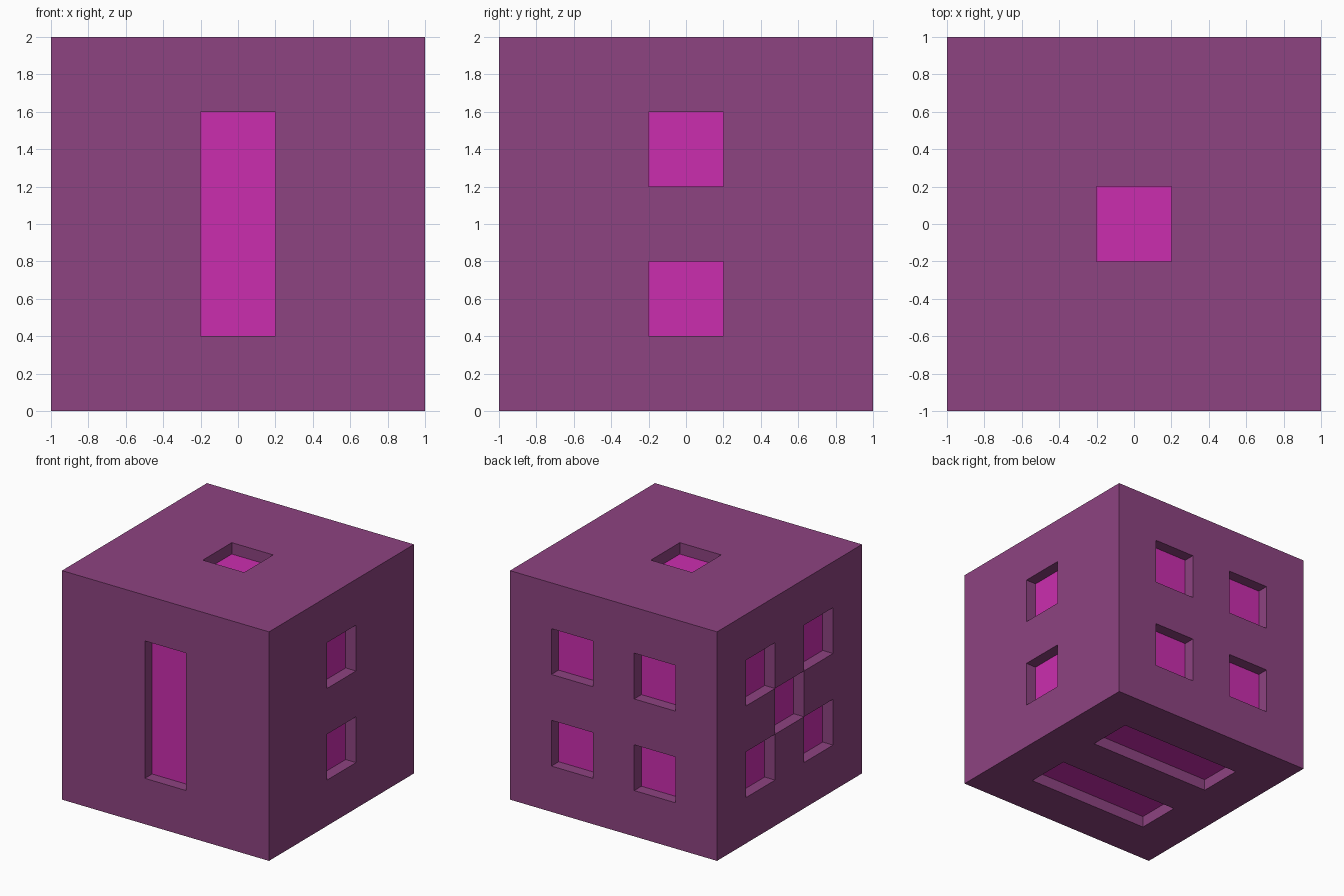
import bpy, bmesh
from mathutils import Vector

if "Cube" in bpy.data.objects:
    bpy.data.objects.remove(bpy.data.objects["Cube"])

CELL, DEPTH = 0.4, 0.1
CENTRE = Vector((0, 0, 1))
X, Y, Z = Vector((1, 0, 0)), Vector((0, 1, 0)), Vector((0, 0, 1))


def material(name, rgb):
    mat = bpy.data.materials.new(name)
    mat.diffuse_color = (*rgb, 1)
    mat.use_nodes = True
    mat.node_tree.nodes["Principled BSDF"].inputs["Base Color"].default_value = mat.diffuse_color
    return mat


# Each side: right and up directions, and recessed cells of its 5 x 5 grid
corners = {(i, j) for i in (1, 3) for j in (1, 3)}
sides = [
    (X, Z, {(2, 1), (2, 2), (2, 3)}),                          # front: three
    (Y, Z, {(2, 1), (2, 3)}),                                  # right: two
    (-X, Z, corners),                                          # back: four
    (-Y, Z, corners | {(2, 2)}),                               # left: five
    (X, Y, {(2, 2)}),                                          # top: one
    (X, -Y, {(i, j) for i in (1, 2, 3) for j in (1, 3)}),      # bottom: six
]

bm = bmesh.new()


def quad(points, mat=0):
    bm.faces.new([bm.verts.new(p) for p in points]).material_index = mat


def add_side(u, v, pips):
    n = u.cross(v)

    def point(i, j, depth=0.0):
        return CENTRE + u * (i * CELL - 1) + v * (j * CELL - 1) + n * (1 - depth)

    for i in range(5):
        for j in range(5):
            ring = [(i, j), (i + 1, j), (i + 1, j + 1), (i, j + 1)]
            if (i, j) not in pips:
                quad([point(*c) for c in ring])
                continue
            # Pip floor, then walls where the neighbouring cell is flush
            quad([point(*c, DEPTH) for c in ring], 1)
            for k, (di, dj) in enumerate([(0, -1), (1, 0), (0, 1), (-1, 0)]):
                if (i + di, j + dj) not in pips:
                    a, b = ring[k], ring[(k + 1) % 4]
                    quad([point(*a), point(*b), point(*b, DEPTH), point(*a, DEPTH)])


for side in sides:
    add_side(*side)
bmesh.ops.remove_doubles(bm, verts=bm.verts[:], dist=1e-4)

# Die with recessed square pips
mesh = bpy.data.meshes.new("die")
bm.to_mesh(mesh)
bm.free()
mesh.materials.append(material("body_purple", (0.27, 0.056, 0.22)))
mesh.materials.append(material("pip_magenta", (0.60, 0.027, 0.43)))
bpy.context.collection.objects.link(bpy.data.objects.new("die", mesh))
